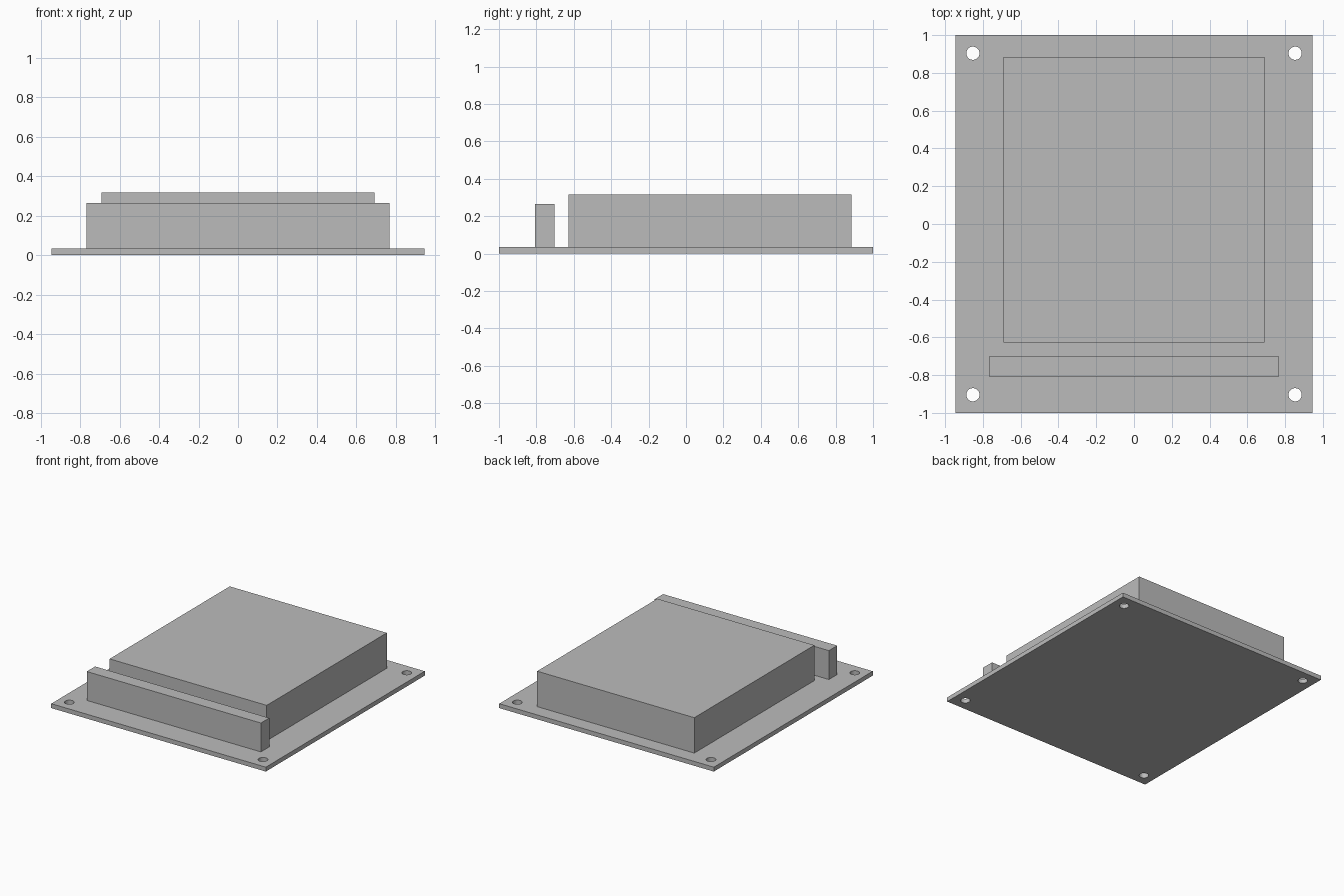
import bpy

cube = bpy.data.objects.get("Cube")
if cube:
    bpy.data.objects.remove(cube, do_unlink=True)

# Single grey material
GREY = (0.5, 0.5, 0.5, 1.0)
grey = bpy.data.materials.new("plain_grey")
grey.use_nodes = True
grey.diffuse_color = GREY
for node in grey.node_tree.nodes:
    if node.type == 'BSDF_PRINCIPLED':
        node.inputs["Base Color"].default_value = GREY


def box(name, x, y, z):
    """Box spanning the (low, high) range given on each axis."""
    spans = (x, y, z)
    bpy.ops.mesh.primitive_cube_add(size=1, location=[(a + b) / 2 for a, b in spans])
    obj = bpy.context.object
    obj.name = obj.data.name = name
    obj.scale = [b - a for a, b in spans]
    bpy.ops.object.transform_apply(location=False, rotation=False, scale=True)
    obj.data.materials.append(grey)
    return obj


BOARD_TOP = 0.035

# Base board
board = box("base_board", (-0.945, 0.945), (-1, 1), (0, BOARD_TOP))

# Corner mounting holes
for sx in (-1, 1):
    for sy in (-1, 1):
        bpy.ops.mesh.primitive_cylinder_add(
            vertices=48, radius=0.035, depth=0.3, location=(sx * 0.853, sy * 0.904, 0))
        cutter = bpy.context.object
        cutter.name = "hole_cutter"
        cutter.hide_render = True
        cutter.data.materials.append(grey)
        bpy.context.view_layer.objects.active = board
        cut = board.modifiers.new("mounting_hole", 'BOOLEAN')
        cut.operation = 'DIFFERENCE'
        cut.solver = 'EXACT'
        cut.object = cutter
        bpy.ops.object.modifier_apply(modifier=cut.name)
        bpy.data.objects.remove(cutter, do_unlink=True)

# Main block and the connector strip in front of it
box("main_block", (-0.692, 0.692), (-0.627, 0.884), (BOARD_TOP, 0.317))
box("connector_strip", (-0.767, 0.767), (-0.807, -0.702), (BOARD_TOP, 0.265))
